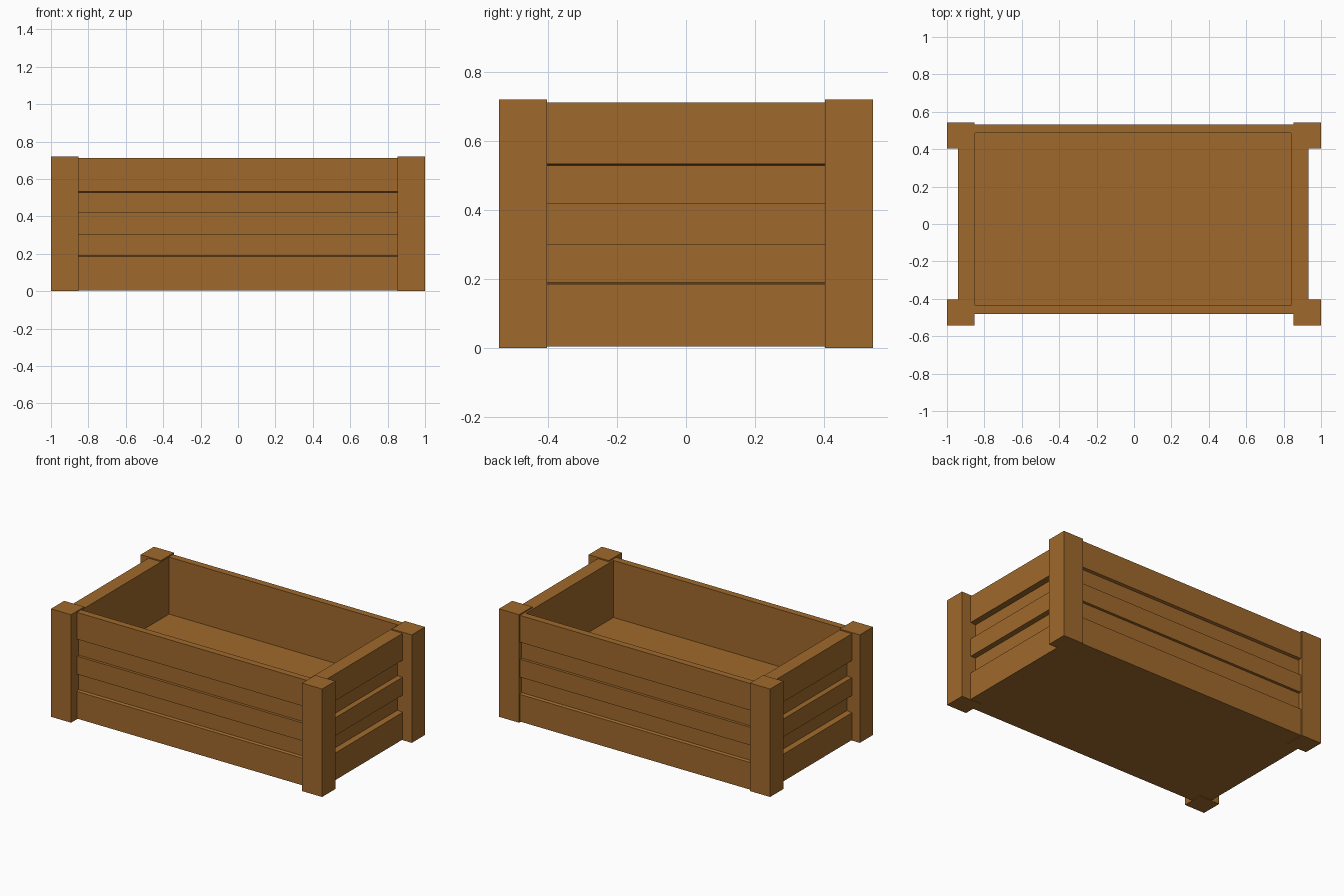
import bpy, bmesh

if "Cube" in bpy.data.objects:
    bpy.data.objects.remove(bpy.data.objects["Cube"])

# single wood colour
wood = bpy.data.materials.new("warm_brown_wood")
wood.diffuse_color = (0.352, 0.144, 0.025, 1)
wood.use_nodes = True
wood.node_tree.nodes["Principled BSDF"].inputs["Base Color"].default_value = wood.diffuse_color


def finish(bm, name):
    bmesh.ops.recalc_face_normals(bm, faces=bm.faces)
    mesh = bpy.data.meshes.new(name)
    bm.to_mesh(mesh)
    bm.free()
    mesh.materials.append(wood)
    obj = bpy.data.objects.new(name, mesh)
    bpy.context.collection.objects.link(obj)
    return obj


def box(name, x0, x1, y0, y1, z0, z1):
    bm = bmesh.new()
    bmesh.ops.create_cube(bm, size=1)
    for v in bm.verts:
        v.co.x = x0 if v.co.x < 0 else x1
        v.co.y = y0 if v.co.y < 0 else y1
        v.co.z = z0 if v.co.z < 0 else z1
    return finish(bm, name)


# crate body: rectangular rings lofted along a planked wall profile
# (end walls are twice as thick as the long walls)
X0, X1, Y0, Y1 = -0.942, 0.932, -0.48, 0.532
R, WALL = 0.018, 0.045          # plank recess, wall thickness
profile = [
    (0, 0.004), (0, 0.185), (R, 0.19),        # bottom plank
    (R, 0.30), (0, 0.30), (0, 0.42),          # middle plank
    (R, 0.42), (R, 0.528), (0, 0.533),        # recess under top plank
    (0, 0.712), (WALL, 0.712), (WALL, 0.332)  # rim and inner wall
]
bm = bmesh.new()
rings = []
for inset, z in profile:
    ix, iy = inset * 2.05, inset
    rings.append([bm.verts.new(p) for p in (
        (X0 + ix, Y0 + iy, z), (X1 - ix, Y0 + iy, z),
        (X1 - ix, Y1 - iy, z), (X0 + ix, Y1 - iy, z))])
for a, b in zip(rings, rings[1:]):
    for i in range(4):
        j = (i + 1) % 4
        bm.faces.new((a[i], a[j], b[j], b[i]))
bm.faces.new(rings[0][::-1])    # underside
bm.faces.new(rings[-1])         # inner floor
finish(bm, "planked_crate_body")

# corner posts
for sx, side in ((-1, "left"), (1, "right")):
    for sy, end in ((-1, "front"), (1, "back")):
        xs = sorted((sx * 0.852, sx * 1.0))
        ys = sorted((sy * 0.403, sy * 0.542))
        box(f"{end}_{side}_corner_post", *xs, *ys, 0, 0.72)
